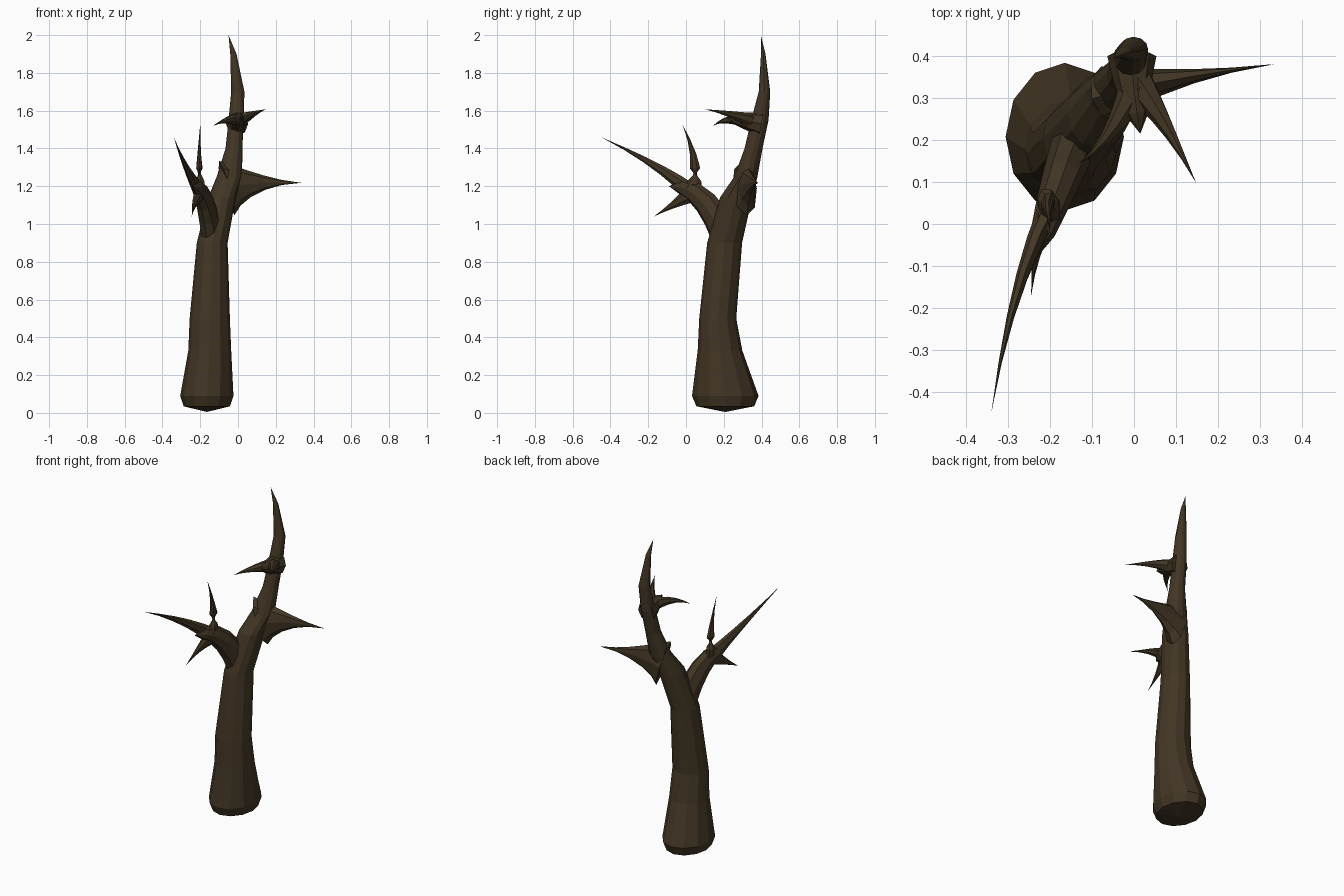
import bpy, bmesh, math
from mathutils import Vector

if "Cube" in bpy.data.objects:
    bpy.data.objects.remove(bpy.data.objects["Cube"])

bark = bpy.data.materials.new("dark_bark_brown")
bark.diffuse_color = (0.055, 0.037, 0.018, 1)
bark.use_nodes = True
bark.node_tree.nodes["Principled BSDF"].inputs["Base Color"].default_value = bark.diffuse_color


def ellipse(centre, u, v, sides):
    angles = [math.tau * k / sides for k in range(sides)]
    return [centre + u * math.cos(a) + v * math.sin(a) for a in angles]


def skin(name, rings, tip):
    """Flat-faced skin over rings of points, ending in a sharp tip."""
    bm = bmesh.new()
    loops = [[bm.verts.new(p) for p in ring] for ring in rings]
    n = len(loops[0])
    for a, b in zip(loops, loops[1:]):
        for i in range(n):
            bm.faces.new((a[i], a[(i + 1) % n], b[(i + 1) % n], b[i]))
    base = bm.verts.new(sum(rings[0], Vector()) / n - Vector((0, 0, 0.03 if n > 8 else 0)))
    for loop, v in ((loops[0], base), (loops[-1], bm.verts.new(tip))):
        for i in range(n):
            bm.faces.new((loop[i], loop[(i + 1) % n], v))
    bmesh.ops.recalc_face_normals(bm, faces=bm.faces)
    mesh = bpy.data.meshes.new(name)
    bm.to_mesh(mesh)
    bm.free()
    mesh.materials.append(bark)
    ob = bpy.data.objects.new(name, mesh)
    bpy.context.collection.objects.link(ob)
    return ob


def branch(name, start, mid, tip, half, ratio=0.6, power=1.2, sides=7):
    """Curved branch through three points, tapering by a power rule."""
    a, b, c = Vector(start), Vector(mid), Vector(tip)
    rings = []
    for t in (i / 5 for i in range(5)):
        s = 1 - t
        p = a * s * (s - t) + b * 4 * s * t + c * t * (t - s)
        d = a * (4 * t - 3) + b * 4 * (s - t) + c * (4 * t - 1)
        side = d.cross(Vector((0, 0, 1))).normalized()
        up = side.cross(d).normalized()
        size = half * s ** power
        rings.append(ellipse(p, side * size * ratio, up * size, sides))
    return skin(name, rings, tip)


# Trunk and main limb: height, x range, y range of each ring
profile = [
    (0.09, -0.306, -0.024, 0.032, 0.384),
    (0.33, -0.263, -0.036, 0.062, 0.298),
    (0.50, -0.256, -0.043, 0.070, 0.266),
    (0.90, -0.218, -0.055, 0.112, 0.297),
    (1.14, -0.158, -0.012, 0.180, 0.350),
    (1.25, -0.113, 0.022, 0.255, 0.378),
    (1.40, -0.066, 0.023, 0.310, 0.405),
    (1.55, -0.050, 0.030, 0.345, 0.437),
    (1.70, -0.036, 0.034, 0.385, 0.446),
    (1.90, -0.041, -0.008, 0.397, 0.421),
]
rings = [ellipse(Vector((x0 + x1, y0 + y1, 2 * z)) / 2, Vector(((x1 - x0) / 2, 0, 0)),
                 Vector((0, (y1 - y0) / 2, 0)), 12) for z, x0, x1, y0, y1 in profile]
# Bevelled foot below the widest ring
foot = sum(rings[0], Vector()) / 12
rings.insert(0, [foot + (p - foot) * 0.87 - Vector((0, 0, 0.055)) for p in rings[0]])
trunk = skin("tree_trunk", rings, (-0.05, 0.396, 2.0))

# Front fork and its three twigs
hub = (-0.2, 0.035, 1.165)
parts = [branch("front_fork", (-0.135, 0.21, 0.93), (-0.185, 0.075, 1.142),
                (-0.24, -0.09, 1.2), 0.08, 0.7, 0.4, 8)]
parts.append(branch("front_long_twig", hub, (-0.28, -0.17, 1.312), (-0.34, -0.45, 1.46), 0.047))
parts.append(branch("front_upright_twig", hub, (-0.205, 0.045, 1.33), (-0.2, -0.02, 1.53), 0.052))
parts.append(branch("front_low_twig", hub, (-0.228, -0.05, 1.112), (-0.245, -0.17, 1.04), 0.055))
# Right branch
parts.append(branch("right_branch", (-0.06, 0.31, 1.19), (0.1, 0.345, 1.216),
                    (0.335, 0.381, 1.218), 0.15, 0.45, 1.5, 8))
# Upper stub and its two twigs
fork = (0.008, 0.335, 1.547)
parts.append(branch("upper_stub", (-0.005, 0.4, 1.53), (0, 0.32, 1.545),
                    (0.015, 0.215, 1.565), 0.065, 0.9, 0.5, 8))
parts.append(branch("upper_right_twig", fork, (0.075, 0.235, 1.58), (0.148, 0.098, 1.608), 0.042, 1))
parts.append(branch("upper_left_twig", fork, (-0.055, 0.22, 1.55), (-0.132, 0.143, 1.52), 0.042, 1))

# Fuse every branch into the trunk as one continuous surface
bpy.context.view_layer.objects.active = trunk
for ob in parts:
    mod = trunk.modifiers.new("fuse", 'BOOLEAN')
    mod.operation = 'UNION'
    mod.solver = 'EXACT'
    mod.object = ob
    bpy.ops.object.modifier_apply(modifier=mod.name)
    bpy.data.objects.remove(ob)
